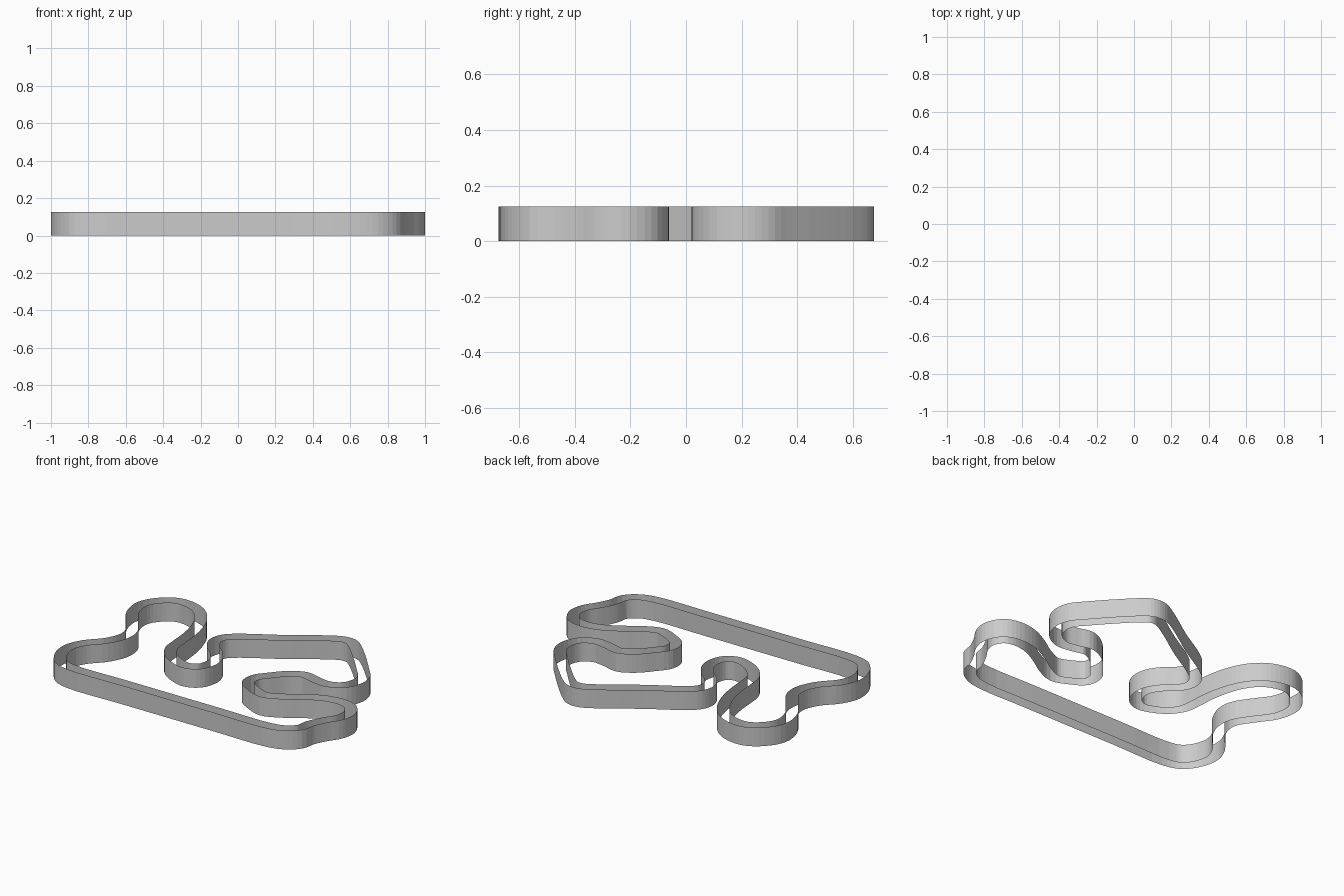
import bpy
from mathutils import Vector

if "Cube" in bpy.data.objects:
    bpy.data.objects.remove(bpy.data.objects["Cube"])

HEIGHT = 0.125
HALF_WIDTH = 0.0375
STEPS = 4

# Centre line of the circuit, anticlockwise from the bottom straight
south_east = [(-0.78, -0.632), (-0.4, -0.632), (0.3, -0.632), (0.65, -0.632), (0.76, -0.607),
              (0.835, -0.545), (0.855, -0.46), (0.90, -0.37), (0.95, -0.29), (0.962, -0.21),
              (0.92, -0.13), (0.84, -0.10), (0.72, -0.115), (0.60, -0.175), (0.49, -0.245),
              (0.385, -0.285), (0.29, -0.25), (0.21, -0.195), (0.205, -0.115)]
north_east = [(0.26, -0.04), (0.34, 0.045), (0.43, 0.09), (0.52, 0.07), (0.62, 0.06),
              (0.71, 0.11), (0.745, 0.20), (0.73, 0.28), (0.67, 0.355), (0.55, 0.49),
              (0.44, 0.60), (0.39, 0.635), (0.33, 0.638), (0.25, 0.60), (0.0, 0.435)]
middle = [(-0.20, 0.315), (-0.275, 0.25), (-0.293, 0.18), (-0.26, 0.11), (-0.19, 0.045),
          (-0.14, -0.03), (-0.13, -0.10), (-0.16, -0.178), (-0.23, -0.212), (-0.32, -0.188),
          (-0.40, -0.135), (-0.448, -0.06), (-0.46, 0.03), (-0.47, 0.15), (-0.495, 0.27)]
west = [(-0.54, 0.38), (-0.61, 0.465), (-0.70, 0.51), (-0.80, 0.515), (-0.89, 0.46),
        (-0.952, 0.36), (-0.935, 0.23), (-0.85, 0.105), (-0.785, 0.0), (-0.78, -0.09),
        (-0.83, -0.20), (-0.92, -0.30), (-0.962, -0.40), (-0.945, -0.51), (-0.88, -0.60)]
path = [Vector(p) for p in south_east + north_east + middle + west]


def smooth_loop(points):
    """Closed centripetal spline through the points, with position and side direction."""
    result, n = [], len(points)

    def pos(i, u):
        a, b, c, d = (points[(i + k) % n] for k in (-1, 0, 1, 2))
        t1 = (b - a).length ** 0.5
        t2 = t1 + (c - b).length ** 0.5
        t3 = t2 + (d - c).length ** 0.5
        t = t1 + (t2 - t1) * u
        p = a.lerp(b, t / t1)
        q = b.lerp(c, (t - t1) / (t2 - t1))
        r = c.lerp(d, (t - t2) / (t3 - t2))
        return p.lerp(q, t / t2).lerp(q.lerp(r, (t - t1) / (t3 - t1)), (t - t1) / (t2 - t1))

    for i in range(n):
        for s in range(STEPS):
            result.append(pos(i, s / STEPS))
    m = len(result)
    sides = []
    for i in range(m):
        tan = (result[(i + 1) % m] - result[i - 1]).normalized()
        sides.append(Vector((tan.y, -tan.x)))
    return list(zip(result, sides))


def wall(name, offset):
    """Open vertical ribbon running beside the centre line."""
    ring = [p + side * offset for p, side in smooth_loop(path)]
    n = len(ring)
    verts = [(p.x, p.y, z) for z in (0, HEIGHT) for p in ring]
    faces = [(i, (i + 1) % n, n + (i + 1) % n, n + i) for i in range(n)]
    mesh = bpy.data.meshes.new(name)
    mesh.from_pydata(verts, [], faces)
    obj = bpy.data.objects.new(name, mesh)
    bpy.context.collection.objects.link(obj)


# Two boundary walls of the circuit
wall("outer_track_wall", HALF_WIDTH)
wall("inner_track_wall", -HALF_WIDTH)
